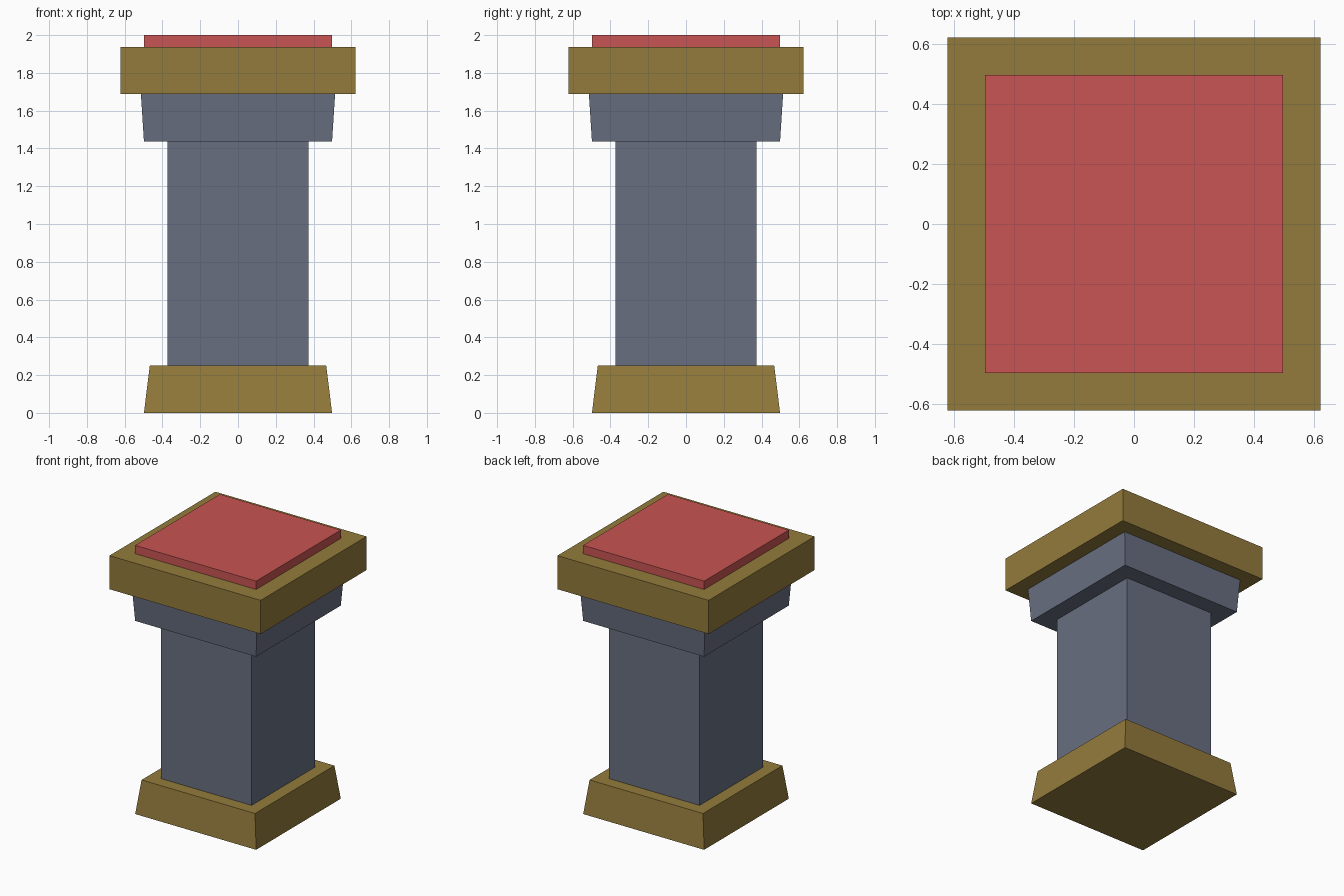
import bpy, bmesh

if "Cube" in bpy.data.objects:
    bpy.data.objects.remove(bpy.data.objects["Cube"])


def material(name, rgb):
    # sRGB 0-255 to linear
    lin = [((c / 255 + 0.055) / 1.055) ** 2.4 for c in rgb]
    m = bpy.data.materials.new(name)
    m.diffuse_color = (*lin, 1)
    m.use_nodes = True
    m.node_tree.nodes["Principled BSDF"].inputs["Base Color"].default_value = m.diffuse_color
    return m


bronze = material("bronze", (148, 123, 60))
slate = material("slate grey", (104, 111, 129))
red = material("red", (200, 85, 83))


def block(name, z0, z1, half_bottom, half_top, mat):
    """Square block whose sides may taper from bottom to top."""
    bm = bmesh.new()
    bmesh.ops.create_cube(bm, size=2)
    for v in bm.verts:
        top = v.co.z > 0
        h = half_top if top else half_bottom
        v.co = (v.co.x * h, v.co.y * h, z1 if top else z0)
    mesh = bpy.data.meshes.new(name)
    bm.to_mesh(mesh)
    bm.free()
    mesh.materials.append(mat)
    obj = bpy.data.objects.new(name, mesh)
    bpy.context.collection.objects.link(obj)


# Pedestal, from the floor upwards
block("base", 0.0, 0.25, 0.498, 0.467, bronze)
block("shaft", 0.25, 1.4375, 0.374, 0.374, slate)
block("capital", 1.4375, 1.6875, 0.498, 0.514, slate)
block("top_slab", 1.6875, 1.9375, 0.6225, 0.6225, bronze)
block("cushion", 1.9375, 2.0, 0.498, 0.498, red)
